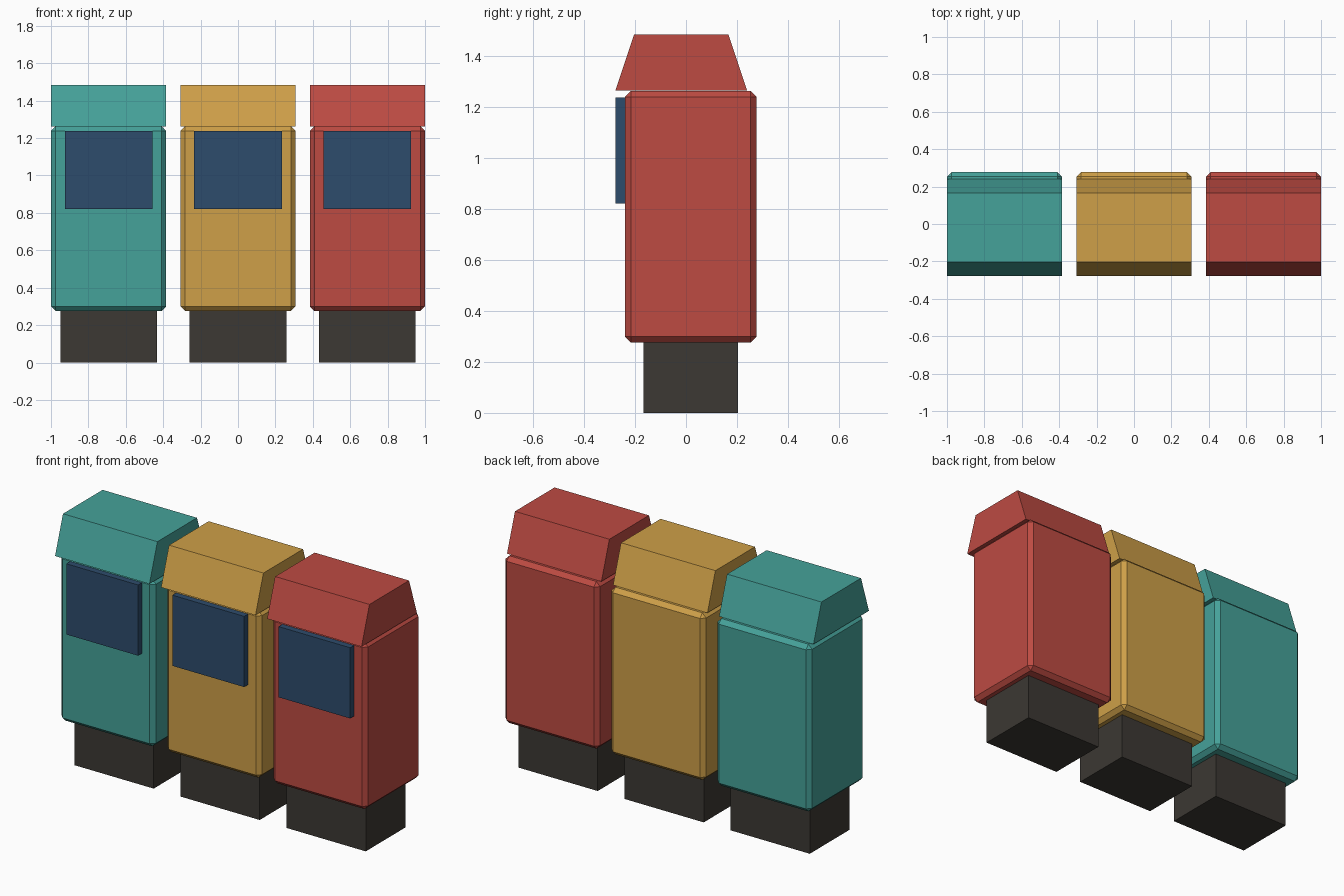
import bpy, bmesh

if "Cube" in bpy.data.objects:
    bpy.data.objects.remove(bpy.data.objects["Cube"])


def material(name, rgb):
    mat = bpy.data.materials.new(name)
    mat.diffuse_color = (*rgb, 1)
    mat.use_nodes = True
    mat.node_tree.nodes["Principled BSDF"].inputs["Base Color"].default_value = mat.diffuse_color
    return mat


def block(name, x, half_w, y, z, mat, top_y=None, bevel=0):
    """Box spanning the y and z ranges; top_y narrows the top face."""
    bm = bmesh.new()
    bmesh.ops.create_cube(bm, size=2)
    for v in bm.verts:
        top = v.co.z > 0
        ys = top_y if top and top_y else y
        v.co = (x + v.co.x * half_w, ys[int(v.co.y > 0)], z[int(top)])
    if bevel:
        bmesh.ops.bevel(bm, geom=bm.edges[:], offset=bevel, segments=1,
                        affect='EDGES', profile=0.5)
    mesh = bpy.data.meshes.new(name)
    bm.to_mesh(mesh)
    bm.free()
    mesh.materials.append(mat)
    obj = bpy.data.objects.new(name, mesh)
    bpy.context.collection.objects.link(obj)
    return obj


dark = material("dark_base", (0.045, 0.04, 0.033))
blue = material("blue_panel", (0.027, 0.072, 0.15))
cabinets = [
    ("left", -0.692, material("teal", (0.06, 0.36, 0.32))),
    ("middle", 0.0, material("yellow", (0.62, 0.35, 0.065))),
    ("right", 0.692, material("red", (0.51, 0.07, 0.055))),
]

for side, x, paint in cabinets:
    # Recessed plinth
    block(side + "_base", x, 0.258, (-0.166, 0.203), (0, 0.28), dark)
    # Chamfered cabinet body
    block(side + "_body", x, 0.308, (-0.24, 0.277), (0.276, 1.262), paint,
          bevel=0.024)
    # Front panel
    block(side + "_panel", x, 0.234, (-0.277, -0.23), (0.82, 1.237), blue)
    # Tapered hood, overhanging the front
    block(side + "_hood", x, 0.308, (-0.277, 0.24), (1.263, 1.484), paint,
          top_y=(-0.203, 0.166))
